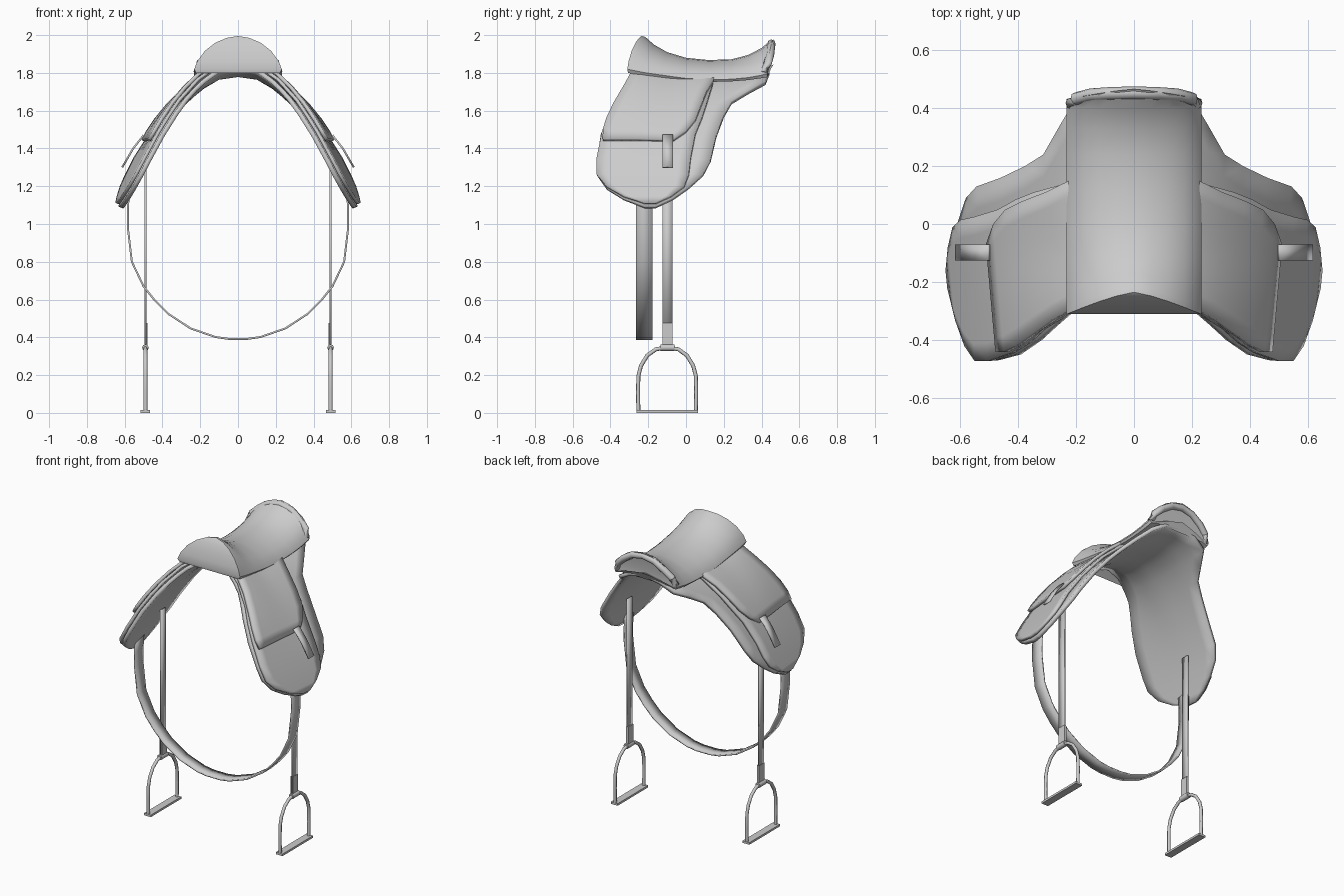
import bpy, bmesh, math
from mathutils import Vector

if "Cube" in bpy.data.objects:
    bpy.data.objects.remove(bpy.data.objects["Cube"])

# Arch cross-section of the saddle tree (x, z)
ARCH = [(0, 1.79), (.1, 1.775), (.2, 1.715), (.3, 1.62), (.4, 1.495),
        (.5, 1.335), (.56, 1.22), (.6, 1.13), (.63, 1.06)]


def interp(table, v):
    for (a, b), (c, d) in zip(table, table[1:]):
        if v <= c:
            return b + (d - b) * (v - a) / (c - a)
    return table[-1][1]


def finish(name, bm, thickness=0, mirror=True, angle=25):
    bmesh.ops.recalc_face_normals(bm, faces=bm.faces)
    me = bpy.data.meshes.new(name)
    bm.to_mesh(me)
    bm.free()
    ob = bpy.data.objects.new(name, me)
    bpy.context.collection.objects.link(ob)
    if mirror:
        m = ob.modifiers.new("mirror", 'MIRROR')
        m.use_clip = True
    if thickness:
        s = ob.modifiers.new("thickness", 'SOLIDIFY')
        s.thickness, s.offset = thickness, 0
    bpy.ops.object.select_all(action='DESELECT')
    ob.select_set(True)
    bpy.context.view_layer.objects.active = ob
    bpy.ops.object.shade_smooth_by_angle(angle=math.radians(angle))
    return ob


def grid(bm, rows, closed=False):
    vs = [[bm.verts.new(p) for p in r] for r in rows]
    n = len(vs[0])
    for a, b in zip(vs, vs[1:]):
        for j in range(n if closed else n - 1):
            k = (j + 1) % n
            bm.faces.new((a[j], a[k], b[k], b[j]))
    return vs


def on_arch(x, y, d):
    z = interp(ARCH, x)
    slope = (interp(ARCH, x + .02) - interp(ARCH, max(x - .02, 0))) / (.04 if x >= .02 else .02 + x)
    n = Vector((-slope, 1)).normalized() if x > 0 else Vector((0, 1))
    raise_ = .05 * min(1, max(0, (-y - .08) / .18)) + .03 * min(1, max(0, (y - .2) / .2))
    return (x + n.x * d + .1 * (y + .2) * min(1, x / .5),
            y, z + n.y * d + raise_ * max(0, 1 - x / .5))


def leather_sheet(name, rows, d, thickness, cols=8):
    bm = bmesh.new()
    pts = [[on_arch(x, yf + (yb - yf) * j / cols, d) if x else
            (0, yf + (yb - yf) * j / cols, on_arch(0, yf + (yb - yf) * j / cols, d)[2])
            for j in range(cols + 1)] for x, yf, yb in rows]
    grid(bm, pts)
    return finish(name, bm, thickness)


def ribbon(name, path, y0, y1, thickness):
    bm = bmesh.new()
    grid(bm, [[(x, y0, z), (x, y1, z)] for x, z in path])
    return finish(name, bm, thickness)


def tube(name, pts, r, mirror, sides=8):
    bm = bmesh.new()
    pts = [Vector(p) for p in pts]
    rows = []
    for i, p in enumerate(pts):
        t = (pts[min(i + 1, len(pts) - 1)] - pts[max(i - 1, 0)]).normalized()
        ref = Vector((1, 0, 0)) if abs(t.x) < .5 else Vector((0, 1, 0))
        u = t.cross(ref).normalized()
        w = t.cross(u)
        rows.append([p + r * (u * math.cos(a) + w * math.sin(a))
                     for a in (2 * math.pi * k / sides for k in range(sides))])
    vs = grid(bm, rows, True)
    bm.faces.new(vs[0])
    bm.faces.new(vs[-1])
    return finish(name, bm, 0, mirror, 50)


def box(name, c, size):
    bm = bmesh.new()
    bmesh.ops.create_cube(bm, size=1)
    for v in bm.verts:
        v.co = Vector([c[i] + v.co[i] * size[i] for i in range(3)])
    return finish(name, bm)


# Under panel, main flap and upper skirt
leather_sheet("under_panel", [
    (0, -.24, .44), (.1, -.26, .44), (.18, -.29, .42), (.23, -.31, .33),
    (.28, -.35, .24), (.34, -.40, .20), (.42, -.45, .16), (.5, -.47, .13),
    (.54, -.47, .09), (.575, -.42, .01), (.6, -.33, -.07), (.618, -.22, -.16)], 0, .024)
leather_sheet("side_flap", [
    (.1, -.26, .15), (.2, -.3, .14), (.3, -.36, .11), (.36, -.41, .085),
    (.42, -.445, .05), (.5, -.472, .025), (.545, -.472, .015),
    (.575, -.42, -.01), (.598, -.33, -.08), (.614, -.22, -.16)], .026, .018)
leather_sheet("upper_skirt", [
    (.1, -.26, .16), (.18, -.29, .15), (.25, -.33, .11), (.32, -.38, .08),
    (.38, -.42, .05), (.42, -.44, 0), (.45, -.44, -.07)], .048, .02)

# Seat: lofted along y; each section is (y, top z, lower edge z, sweep of the sides)
SEAT = [(-.235, 1.995, 1.80, -.075), (-.215, 1.99, 1.795, -.07), (-.17, 1.95, 1.785, -.05),
        (-.1, 1.91, 1.775, -.03), (0, 1.88, 1.76, -.01), (.12, 1.868, 1.752, 0),
        (.24, 1.872, 1.755, 0), (.33, 1.895, 1.762, 0), (.4, 1.932, 1.772, 0),
        (.44, 1.965, 1.778, -.01), (.465, 1.978, 1.79, -.035)]
# Half section: x, height fraction
HALF = [(0, 1), (.06, .95), (.12, .82), (.175, .6), (.215, .32), (.232, .1), (.222, 0)]
bm = bmesh.new()
rows = []
for y, zt, zb, sw in SEAT:
    half = [(x, y + sw * (x / .23) ** 1.3, zb + (zt - zb) * h) for x, h in HALF]
    half.append((.1, y + sw * .4, zb + .035))
    base = [(0, y, zb + .055)]
    rows.append(half + base + [(-a, b, c) for a, b, c in reversed(half[1:])])
vs = grid(bm, rows, True)
for ring in (vs[0], vs[-1]):
    n = len(ring)
    for i in range(n // 2):
        f = [ring[i], ring[i + 1], ring[(n - i - 1) % n], ring[(n - i) % n]]
        f = list(dict.fromkeys(f))
        if len(f) > 2:
            bm.faces.new(f)
finish("seat", bm, 0, False, 40)

# Rolled rim around the cantle
rim = [(0, .452, 1.955), (.08, .45, 1.94), (.15, .445, 1.895), (.2, .432, 1.85), (.215, .415, 1.8)]
tube("cantle_roll", [(-a, b, c) for a, b, c in rim[:0:-1]] + rim, .022, False)

# Girth band under the belly
ribbon("girth", [(.575, 1.2), (.583, 1.08), (.583, .98), (.562, .8), (.5, .67), (.44, .595),
                 (.37, .525), (.25, .447), (.12, .402), (.05, .392), (0, .392)],
       -.265, -.178, .01)

# Stirrup leathers with folded lower end, and strap ends on the flaps
ribbon("stirrup_leather", [(.49, .34), (.49, 1.33)], -.125, -.072, .009)
box("leather_fold", (.487, -.098, .405), (.016, .054, .14))
ribbon("strap_end", [(.5, 1.47), (.555, 1.4), (.613, 1.3)], -.125, -.07, .01)

# Stirrup irons: arched bow, tread and top loop
side = [(.152, 0), (.154, .1), (.152, .19), (.138, .245), (.105, .3), (.06, .333), (0, .345)]
bow = [(.49, -.1 - a, .01 + b * .98) for a, b in side]
bow += [(.49, -.1 + a, .01 + b * .98) for a, b in side[-2::-1]]
tube("stirrup_bow", bow, .0105, True)
box("stirrup_tread", (.49, -.1, .007), (.05, .325, .014))
tube("stirrup_loop", [(.49, -.135, .345), (.49, -.062, .345)], .018, True)
